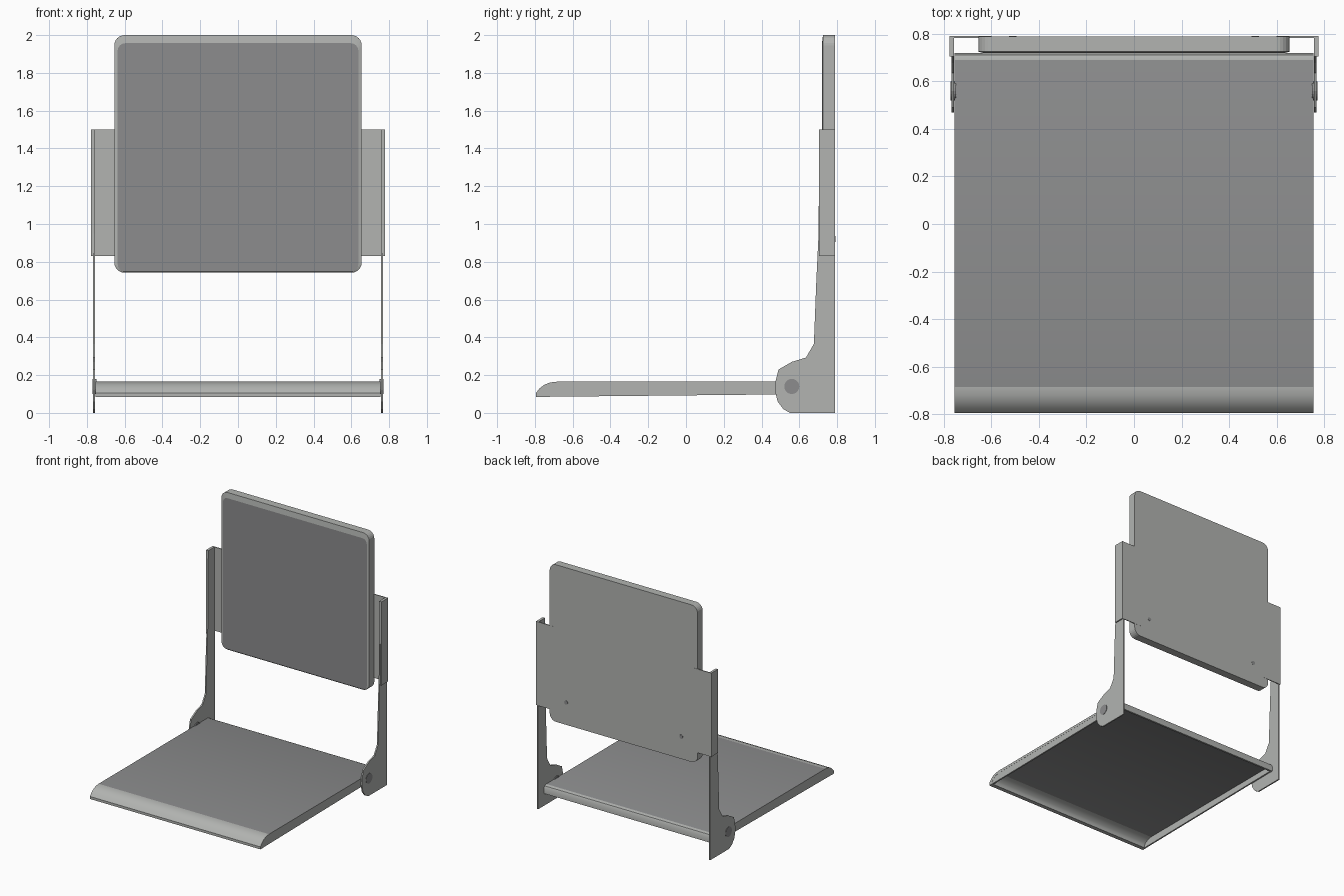
import bpy, bmesh, math
from mathutils import Vector

if "Cube" in bpy.data.objects:
    bpy.data.objects.remove(bpy.data.objects["Cube"])


def material(name, rgb):
    m = bpy.data.materials.new(name)
    m.diffuse_color = (*rgb, 1)
    m.use_nodes = True
    m.node_tree.nodes["Principled BSDF"].inputs["Base Color"].default_value = m.diffuse_color
    return m


LIGHT = material("light grey", (0.445, 0.455, 0.44))
DARK = material("dark grey", (0.262, 0.265, 0.268))


def finish(name, bm, mats, rule=None, smooth=False):
    bmesh.ops.recalc_face_normals(bm, faces=bm.faces)
    bm.normal_update()
    if rule:
        for f in bm.faces:
            f.material_index = 1 if rule(f) else 0
    me = bpy.data.meshes.new(name)
    bm.to_mesh(me)
    bm.free()
    for m in mats:
        me.materials.append(m)
    ob = bpy.data.objects.new(name, me)
    bpy.context.collection.objects.link(ob)
    if smooth:
        bpy.ops.object.select_all(action='DESELECT')
        ob.select_set(True)
        bpy.context.view_layer.objects.active = ob
        bpy.ops.object.shade_smooth_by_angle(angle=math.radians(35))
    return ob


def prism(name, profile, x0, x1, mats, rule=None, smooth=False):
    """Extrude a (y, z) profile from x0 to x1."""
    bm = bmesh.new()
    a = [bm.verts.new((x0, y, z)) for y, z in profile]
    b = [bm.verts.new((x1, y, z)) for y, z in profile]
    n = len(profile)
    for i in range(n):
        j = (i + 1) % n
        bm.faces.new((a[i], a[j], b[j], b[i]))
    bm.faces.new(a)
    bm.faces.new(b)
    return finish(name, bm, mats, rule, smooth)


def box(name, x0, x1, y0, y1, z0, z1, mat):
    return prism(name, [(y0, z0), (y1, z0), (y1, z1), (y0, z1)], x0, x1, [mat])


def disc(name, center, axis, radius, depth, sides=20):
    bm = bmesh.new()
    rot = Vector((0, 0, 1)).rotation_difference(Vector(axis)).to_matrix().to_4x4()
    rot.translation = center
    bmesh.ops.create_cone(bm, cap_ends=True, segments=sides, radius1=radius,
                          radius2=radius, depth=depth, matrix=rot)
    return finish(name, bm, [DARK])


# Seat: thin pan with rolled front and back edges, dark centre panel
outer = [(0.72, 0.10), (0.72, 0.14), (0.711, 0.158), (0.69, 0.165),
         (-0.685, 0.165), (-0.72, 0.161), (-0.75, 0.149), (-0.775, 0.13),
         (-0.795, 0.105), (-0.795, 0.085)]
inner = [(-0.762, 0.085), (-0.762, 0.10), (-0.75, 0.12), (-0.715, 0.139),
         (-0.685, 0.145), (0.69, 0.145), (0.705, 0.135), (0.705, 0.10)]
prism("seat", outer + inner, -0.755, 0.755, [LIGHT, DARK],
      lambda f: abs(f.normal.z) > 0.99 and f.calc_area() > 1, smooth=True)

# Backrest: rounded slab with a dark front panel
def rounded_ring(bm, y, x0, x1, z0, z1, r, steps=6):
    ring = []
    corners = [(x1 - r, z1 - r), (x0 + r, z1 - r), (x0 + r, z0 + r), (x1 - r, z0 + r)]
    for q, (cx, cz) in enumerate(corners):
        for i in range(steps + 1):
            t = math.pi / 2 * (q + i / steps)
            ring.append(bm.verts.new((cx + r * math.cos(t), y, cz + r * math.sin(t))))
    return ring


bm = bmesh.new()
rings = [rounded_ring(bm, 0.789, -0.655, 0.655, 0.742, 2.0, 0.055),
         rounded_ring(bm, 0.725, -0.655, 0.655, 0.742, 2.0, 0.055),
         rounded_ring(bm, 0.72, -0.637, 0.637, 0.748, 1.957, 0.04)]
for r0, r1 in zip(rings, rings[1:]):
    for i in range(len(r0)):
        j = (i + 1) % len(r0)
        bm.faces.new((r0[i], r0[j], r1[j], r1[i]))
bm.faces.new(rings[0])
bm.faces.new(rings[2])
finish("backrest", bm, [LIGHT, DARK], lambda f: f.normal.y < -0.999)

arm = [(0.79, 0), (0.55, 0), (0.515, 0.02), (0.485, 0.06), (0.47, 0.12),
       (0.475, 0.17), (0.49, 0.23), (0.56, 0.27), (0.635, 0.293),
       (0.677, 0.365), (0.69, 0.70), (0.702, 0.95), (0.705, 1.5), (0.79, 1.5)]

for s, side in ((-1, "left"), (1, "right")):
    # Side flange under the seat pan
    prism(side + "_seat_flange", inner, s * 0.742, s * 0.754, [LIGHT])
    # Upright bracket, wrapped by the backrest ear
    prism(side + "_arm", arm, s * 0.757, s * 0.768, [LIGHT])
    box(side + "_ear", s * 0.60, s * 0.777, 0.783, 0.79, 0.83, 1.5, LIGHT)
    box(side + "_ear_wrap", s * 0.767, s * 0.777, 0.705, 0.789, 0.83, 1.5, LIGHT)
    # Pivot pin through the bracket and bolt on the back
    disc(side + "_pivot", (s * 0.76, 0.56, 0.14), (1, 0, 0), 0.04, 0.022)
    disc(side + "_bolt", (s * 0.51, 0.788, 0.92), (0, 1, 0), 0.016, 0.006, 12)
